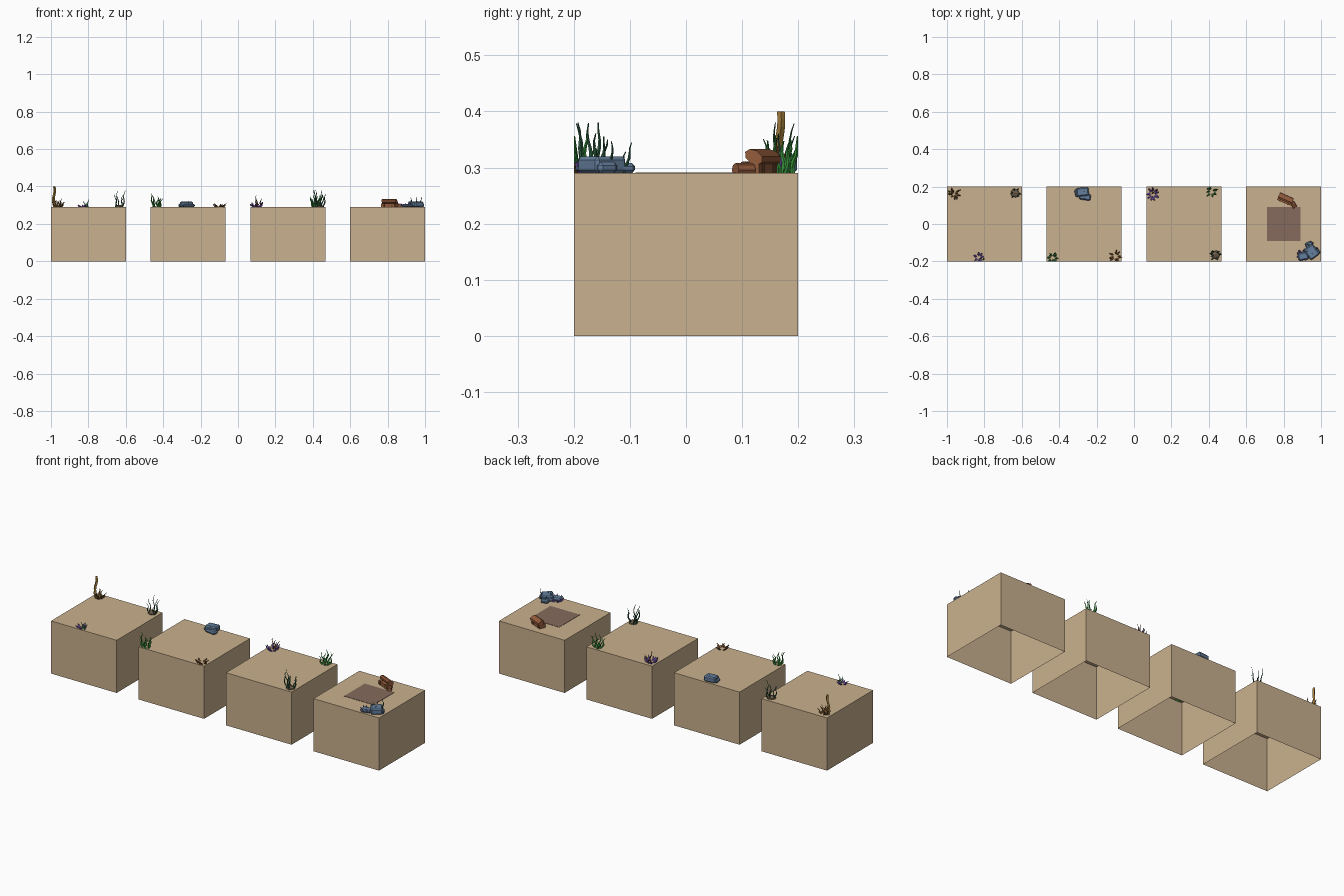
import bpy, bmesh, math, random
from mathutils import Vector, Matrix

random.seed(4)
if "Cube" in bpy.data.objects:
    bpy.data.objects.remove(bpy.data.objects["Cube"])

TOP = 0.29
HALF = 0.2


def material(name, r, g, b):
    m = bpy.data.materials.new(name)
    m.use_nodes = True
    # sRGB bytes to linear
    col = [((c / 255 + 0.055) / 1.055) ** 2.4 for c in (r, g, b)] + [1]
    m.diffuse_color = col
    m.node_tree.nodes["Principled BSDF"].inputs["Base Color"].default_value = col
    return m


SAND = material("sand", 202, 177, 142)
PATCH = material("dark_patch", 134, 107, 93)
STONE = material("blue_stone", 100, 126, 156)
WOOD = material("chest_wood", 150, 92, 60)
BARK = material("driftwood", 112, 76, 42)
TAN = material("tan_stalk", 165, 128, 62)
GREEN = material("bright_green", 58, 150, 62)
KELP = material("kelp_green", 52, 104, 74)
PURPLE = material("purple_coral", 128, 92, 190)
ROCK = material("brown_rock", 108, 92, 74)


def finish(bm, name, mat):
    bmesh.ops.recalc_face_normals(bm, faces=bm.faces)
    mesh = bpy.data.meshes.new(name)
    bm.to_mesh(mesh)
    bm.free()
    mesh.materials.append(mat)
    ob = bpy.data.objects.new(name, mesh)
    bpy.context.collection.objects.link(ob)
    return ob


def box(bm, loc, size, turn=0, tilt=0):
    mat = (Matrix.Translation(loc) @ Matrix.Rotation(turn, 4, 'Z')
           @ Matrix.Rotation(tilt, 4, 'X') @ Matrix.Diagonal((*size, 1)))
    return bmesh.ops.create_cube(bm, size=1, matrix=mat)["verts"]


def strand(bm, base, lean, height, radius, wave, steps=6, taper=0.8):
    """Tapered, wavy four-sided stem."""
    phase = random.uniform(0, math.tau)
    rings = []
    for i in range(steps + 1):
        t = i / steps
        sway = wave * (math.sin(t * 8 + phase) - math.sin(phase))
        r = radius * (1 - taper * t)
        x = base[0] + lean[0] * t + sway
        y = base[1] + lean[1] * t + sway * 0.6
        x = max(r - 1, min(1 - r, x))
        y = max(r - HALF, min(HALF - r, y))
        rings.append([bm.verts.new((x + r * dx, y + r * dy, TOP - 0.002 + height * t))
                      for dx, dy in ((1, 0), (0, 1), (-1, 0), (0, -1))])
    for a, b in zip(rings, rings[1:]):
        for k in range(4):
            bm.faces.new((a[k], a[k - 1], b[k - 1], b[k]))
    bm.faces.new(rings[-1])


def clump(name, mat, x, y, count, spread, height, radius, wave, splay=0.5):
    """Group of stems fanning out from one spot."""
    bm = bmesh.new()
    for i in range(count):
        a = math.tau * i / count + random.uniform(-0.4, 0.4)
        d = Vector((math.cos(a), math.sin(a))) * spread
        strand(bm, (x + d.x * 0.6, y + d.y * 0.6), d * splay,
               height * random.uniform(0.6, 1), radius, wave)
    return finish(bm, name, mat)


def pebble(name, mat, x, y, r, squash):
    bm = bmesh.new()
    bmesh.ops.create_icosphere(bm, subdivisions=1, radius=r, matrix=Matrix.Translation((x, y, TOP))
                               @ Matrix.Diagonal((1, 1, squash, 1)))
    bmesh.ops.bisect_plane(bm, geom=bm.verts[:] + bm.edges[:] + bm.faces[:],
                           plane_co=(0, 0, TOP), plane_no=(0, 0, -1), clear_outer=True)
    return finish(bm, name, mat)


def slabs(name, blocks):
    """Chipped stone blocks: x, y, width, depth, height, turn."""
    bm = bmesh.new()
    for x, y, w, d, h, turn in blocks:
        box(bm, (x, y, TOP + h / 2), (w, d, h), turn)
    bmesh.ops.bevel(bm, geom=bm.edges[:], offset=0.006, segments=1, affect='EDGES')
    return finish(bm, name, STONE)


# Four sand blocks, open underneath
for i in range(4):
    bm = bmesh.new()
    box(bm, (-0.8 + i * 1.6 / 3, 0, TOP / 2), (0.4, 0.4, TOP))
    bm.faces.ensure_lookup_table()
    bmesh.ops.delete(bm, geom=[min(bm.faces, key=lambda f: f.calc_center_median().z)],
                     context='FACES')
    finish(bm, f"sand_block_{i + 1}", SAND)

# Dark square on the last block
bm = bmesh.new()
box(bm, (0.8, 0, TOP), (0.18, 0.18, 0.003))
finish(bm, "dark_square", PATCH)

# First block: tall stalk with driftwood, kelp on a rock, small coral
bm = bmesh.new()
strand(bm, (-0.982, 0.165), (0.003, 0.006), 0.112, 0.008, 0.003, 8, 0.15)
finish(bm, "tall_stalk", TAN)
clump("driftwood_tuft", BARK, -0.96, 0.163, 7, 0.025, 0.04, 0.007, 0.002, 0.8)
clump("short_stalks", TAN, -0.965, 0.16, 3, 0.018, 0.05, 0.005, 0.002)
pebble("kelp_rock_back", ROCK, -0.637, 0.165, 0.026, 0.5)
clump("kelp_back", KELP, -0.634, 0.165, 6, 0.026, 0.095, 0.004, 0.004)
clump("purple_coral_front", PURPLE, -0.83, -0.178, 7, 0.022, 0.02, 0.008, 0.001, 0.7)
clump("green_sprig", GREEN, -0.812, -0.185, 2, 0.013, 0.058, 0.005, 0.003)

# Second block: stone pile, seaweed, driftwood
slabs("stone_pile_back", [(-0.275, 0.172, 0.066, 0.046, 0.03, 0.1),
                          (-0.262, 0.145, 0.062, 0.034, 0.016, -0.15),
                          (-0.305, 0.165, 0.022, 0.04, 0.018, 0.2)])
clump("pile_moss", GREEN, -0.285, 0.168, 4, 0.018, 0.036, 0.004, 0.002)
clump("pile_coral", PURPLE, -0.262, 0.15, 4, 0.013, 0.025, 0.006, 0.001)
clump("seaweed_front", GREEN, -0.435, -0.182, 8, 0.026, 0.075, 0.006, 0.004)
clump("driftwood_front", BARK, -0.1, -0.172, 8, 0.027, 0.022, 0.008, 0.002, 0.7)

# Third block: purple coral, seaweed, kelp on a rock
clump("purple_coral_back", PURPLE, 0.1, 0.16, 9, 0.03, 0.03, 0.008, 0.002, 0.6)
clump("coral_stalks", BARK, 0.107, 0.172, 3, 0.017, 0.07, 0.005, 0.003)
clump("seaweed_back", GREEN, 0.415, 0.173, 8, 0.028, 0.075, 0.006, 0.004)
pebble("kelp_rock_front", ROCK, 0.437, -0.165, 0.026, 0.5)
clump("kelp_front", KELP, 0.435, -0.165, 7, 0.028, 0.097, 0.005, 0.004)

# Fourth block: stones with coral and kelp
slabs("stone_pile_front", [(0.95, -0.15, 0.06, 0.068, 0.03, 0.65),
                           (0.937, -0.112, 0.04, 0.034, 0.018, 0.4),
                           (0.905, -0.172, 0.056, 0.042, 0.017, 0.2),
                           (0.975, -0.145, 0.03, 0.04, 0.02, 0.6)])
clump("stone_coral", PURPLE, 0.902, -0.165, 9, 0.03, 0.028, 0.009, 0.001, 0.5)
clump("stone_kelp", KELP, 0.952, -0.13, 5, 0.03, 0.062, 0.004, 0.003)

# Wooden chest with a raised lid, and a small barrel beside it
TURN = -0.42
bm = bmesh.new()
box(bm, (0.808, 0.13, TOP + 0.01), (0.078, 0.036, 0.02), TURN)
lid = bmesh.ops.create_cone(bm, cap_ends=True, segments=8, radius1=0.019, radius2=0.019, depth=0.08,
                            matrix=Matrix.Translation((0.811, 0.137, TOP + 0.029))
                            @ Matrix.Rotation(TURN, 4, 'Z') @ Matrix.Rotation(-0.5, 4, 'X')
                            @ Matrix.Diagonal((1, 1, 0.65, 1)) @ Matrix.Rotation(math.pi / 2, 4, 'Y'))
bmesh.ops.create_cone(bm, cap_ends=True, segments=8, radius1=0.012, radius2=0.012, depth=0.035,
                      matrix=Matrix.Translation((0.853, 0.103, TOP + 0.006))
                      @ Matrix.Rotation(TURN - 0.6, 4, 'Z') @ Matrix.Rotation(math.pi / 2, 4, 'Y'))
finish(bm, "wooden_chest", WOOD)
bm = bmesh.new()
for s in (-0.024, 0.024):
    box(bm, (0.808 + s * math.cos(TURN), 0.13 + s * math.sin(TURN), TOP + 0.0105),
        (0.008, 0.039, 0.021), TURN)
finish(bm, "chest_bands", BARK)
